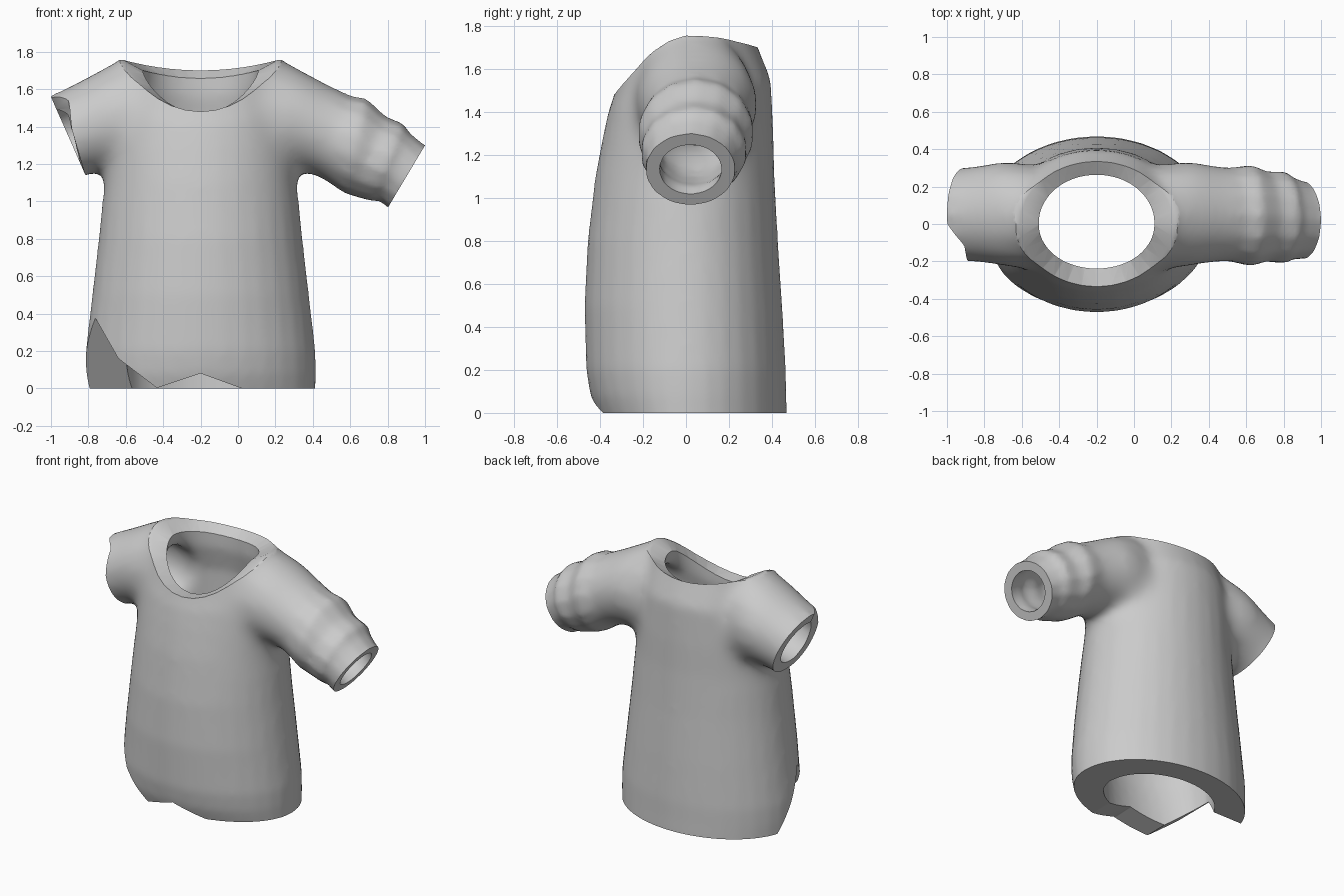
import bpy, bmesh, math
from mathutils import Vector

if "Cube" in bpy.data.objects:
    bpy.data.objects.remove(bpy.data.objects["Cube"])

CX = -0.2          # centre line of the shirt body


def loft(name, rings):
    """Closed solid skinned through rings, with fan caps at both ends."""
    bm = bmesh.new()
    loops = [[bm.verts.new(p) for p in r] for r in rings]
    n = len(loops[0])
    for a, b in zip(loops, loops[1:]):
        for i in range(n):
            j = (i + 1) % n
            bm.faces.new((a[i], a[j], b[j], b[i]))
    for r in (loops[0], loops[-1]):
        c = bm.verts.new(sum((v.co for v in r), Vector()) / n)
        for i in range(n):
            bm.faces.new((r[i], r[(i + 1) % n], c))
    bmesh.ops.triangulate(bm, faces=bm.faces[:])
    bmesh.ops.recalc_face_normals(bm, faces=bm.faces[:])
    me = bpy.data.meshes.new(name)
    bm.to_mesh(me)
    bm.free()
    ob = bpy.data.objects.new(name, me)
    bpy.context.collection.objects.link(ob)
    return ob


def body_ring(zf, zs, zb, hx, yf, yb, n=32):
    """Oval ring with its own height at front, sides and back."""
    pts = []
    for i in range(n):
        a = 2 * math.pi * i / n
        c, s = math.cos(a), math.sin(a)
        if s < 0:
            pts.append((CX + hx * c, -s * yf, zs + (zf - zs) * (-s) ** 1.55))
        else:
            pts.append((CX + hx * c, s * yb, zs + (zb - zs) * s * s))
    return pts


def level(z, hx, yf, yb):
    return body_ring(z, z, z, hx, yf, yb)


def sleeve_ring(spec, k=1.0, dx=0.0, dz=0.0, n=14):
    """Tilted ring from its top and bottom points, seen from the front."""
    tx, tz, bx, bz, yc, yh = spec
    pts = []
    for i in range(n):
        a = 2 * math.pi * i / n
        c, s = math.cos(a) * k / 2, math.sin(a) * k
        pts.append(((tx + bx) / 2 + (tx - bx) * c + dx, yc + yh * s,
                    (tz + bz) / 2 + (tz - bz) * c + dz))
    return pts


def mirror(rings):
    return [[(2 * CX - x, y, z) for x, y, z in r] for r in rings]


def apply(ob, mod):
    bpy.context.view_layer.objects.active = ob
    bpy.ops.object.modifier_apply(modifier=mod.name)


def boolean(target, tool, op):
    mod = target.modifiers.new(op, 'BOOLEAN')
    mod.operation = op
    mod.solver = 'EXACT'
    mod.object = tool
    apply(target, mod)
    bpy.data.objects.remove(tool)


def blend_shoulders(ob):
    """Remesh and relax the joins between body and sleeves."""
    mod = ob.modifiers.new("remesh", 'REMESH')
    mod.mode = 'VOXEL'
    mod.voxel_size = 0.025
    apply(ob, mod)
    group = ob.vertex_groups.new(name="shoulders")
    for v in ob.data.vertices:
        d = abs(v.co.x - CX)
        w = min((d - 0.2) / 0.12, (0.78 - d) / 0.1, (v.co.z - 0.95) / 0.15, 1)
        group.add([v.index], max(w, 0.08 if d > 0.7 else 0.2), 'REPLACE')
    mod = ob.modifiers.new("relax", 'SMOOTH')
    mod.factor = 0.5
    mod.iterations = 40
    mod.vertex_group = group.name
    apply(ob, mod)
    ob.vertex_groups.clear()


def slab(name, sections):
    """Cutter made of front-view outlines at successive depths."""
    return loft(name, [[(x, y, z) for x, z in line] for y, line in sections])


# Sleeve sections: top x, top z, bottom x, bottom z, centre y, half depth
SLEEVE = [
    (0.18, 1.79, 0.10, 1.10, 0.04, 0.285),
    (0.33, 1.71, 0.28, 1.165, 0.055, 0.285),
    (0.46, 1.64, 0.36, 1.15, 0.055, 0.265),
    (0.60, 1.565, 0.42, 1.135, 0.05, 0.255),
    (0.69, 1.55, 0.56, 1.045, 0.045, 0.275),
    (0.79, 1.455, 0.605, 1.03, 0.04, 0.245),
    (0.89, 1.415, 0.71, 1.00, 0.035, 0.25),
    (0.91, 1.375, 0.76, 1.00, 0.03, 0.225),
    (1.00, 1.30, 0.80, 0.965, 0.02, 0.21),
]
TORN = SLEEVE[:4]


def sleeve(specs):
    return ([sleeve_ring(s) for s in specs]
            + [sleeve_ring(specs[-1], 1, 0.12, -0.07)])


def sleeve_hollow(specs, k=0.7):
    return ([sleeve_ring(specs[0], 0.58, -0.1, -0.06)]
            + [sleeve_ring(s, k) for s in specs[1:]]
            + [sleeve_ring(specs[-1], k, 0.24, -0.14)])


# Outer body and both sleeves, over-long so that every opening is cut clean
shirt = loft("shirt", [
    level(-0.1, 0.615, -0.37, 0.47),
    level(0.0, 0.615, -0.415, 0.47),
    level(0.08, 0.618, -0.445, 0.467),
    level(0.2, 0.615, -0.465, 0.465),
    level(0.5, 0.58, -0.473, 0.448),
    level(0.8, 0.545, -0.458, 0.428),
    level(1.1, 0.515, -0.422, 0.412),
    body_ring(1.28, 1.28, 1.3, 0.505, -0.388, 0.407),
    body_ring(1.40, 1.5, 1.55, 0.485, -0.362, 0.395),
    body_ring(1.48, 1.755, 1.70, 0.41, -0.335, 0.335),
    body_ring(1.60, 1.88, 1.82, 0.38, -0.30, 0.295),
])
boolean(shirt, loft("long_sleeve", sleeve(SLEEVE)), 'UNION')
boolean(shirt, loft("torn_sleeve", mirror(sleeve(TORN))), 'UNION')
blend_shoulders(shirt)

# Hollow inside, open at hem, neck and both sleeves
hollow = loft("hollow", [
    level(-0.2, 0.40, -0.26, 0.31),
    level(0.0, 0.40, -0.26, 0.31),
    level(0.3, 0.40, -0.32, 0.31),
    level(1.1, 0.385, -0.31, 0.30),
    body_ring(1.25, 1.4, 1.4, 0.375, -0.28, 0.30),
    body_ring(1.40, 1.6, 1.56, 0.315, -0.24, 0.265),
    level(2.1, 0.315, -0.24, 0.265),
])
boolean(hollow, loft("long_hollow", sleeve_hollow(SLEEVE)), 'UNION')
boolean(hollow, loft("torn_hollow", mirror(sleeve_hollow(TORN))), 'UNION')
blend_shoulders(hollow)
boolean(shirt, hollow, 'DIFFERENCE')

# Sloping collar rim
boolean(shirt, loft("collar_cut", [
    body_ring(1.47, 1.70, 1.655, 0.31, -0.23, 0.26),
    body_ring(1.48, 1.755, 1.70, 0.41, -0.335, 0.335),
    body_ring(1.48, 1.757, 1.70, 0.60, -0.50, 0.50),
    level(2.3, 0.60, -0.50, 0.50),
]), 'DIFFERENCE')

# Level hem
HEM = [(-1.2, 0), (0.8, 0), (0.8, -0.4), (-1.2, -0.4)]
boolean(shirt, slab("hem_cut", [(-0.8, HEM), (0.8, HEM)]), 'DIFFERENCE')

# Straight cuff on the long sleeve
CUFF = [(1.06, 1.4), (0.74, 0.864), (0.95, 0.7), (1.4, 1.2)]
boolean(shirt, slab("cuff_cut", [(-0.5, CUFF), (0.5, CUFF)]), 'DIFFERENCE')

# Torn end of the short sleeve, ragged towards the front
STRAIGHT = [(-1.044, 1.66), (-1, 1.56), (-0.97, 1.49), (-0.93, 1.4), (-0.877, 1.28),
            (-0.82, 1.15), (-0.776, 1.05), (-1.1, 1.0), (-1.4, 1.4)]
RAGGED = [(-1.044, 1.66), (-0.91, 1.56), (-0.9, 1.5), (-0.89, 1.39), (-0.855, 1.27),
          (-0.82, 1.15), (-0.776, 1.05), (-1.1, 1.0), (-1.4, 1.4)]
boolean(shirt, slab("sleeve_tear", [(-0.6, RAGGED), (-0.12, RAGGED),
                                    (0.0, STRAIGHT), (0.6, STRAIGHT)]), 'DIFFERENCE')

# Slanting tear at the front corner of the hem
CORNER = [(-1, 0.45), (-0.765, 0.38), (-0.64, 0.16), (-0.43, 0), (-0.43, -0.1), (-1, -0.1)]
boolean(shirt, loft("corner_tear", [
    [(x, -0.6, z) for x, z in CORNER],
    [(x, 0.12 - 0.7 * z, z) for x, z in CORNER]]), 'DIFFERENCE')

# Shallow notch in the front of the hem
NOTCH = [(-0.44, -0.1), (-0.44, 0), (-0.2, 0.08), (0.02, 0), (0.02, -0.1)]
boolean(shirt, slab("hem_notch", [(-0.6, NOTCH), (-0.1, NOTCH)]), 'DIFFERENCE')

# Grey cloth
cloth = bpy.data.materials.new("grey_cloth")
cloth.diffuse_color = (0.6, 0.6, 0.6, 1)
cloth.use_nodes = True
cloth.node_tree.nodes["Principled BSDF"].inputs["Base Color"].default_value = cloth.diffuse_color
shirt.data.materials.clear()
shirt.data.materials.append(cloth)

# Smooth cloth with crisp rims
bpy.ops.object.select_all(action='DESELECT')
shirt.select_set(True)
bpy.context.view_layer.objects.active = shirt
bpy.ops.object.shade_smooth_by_angle(angle=math.radians(40))
